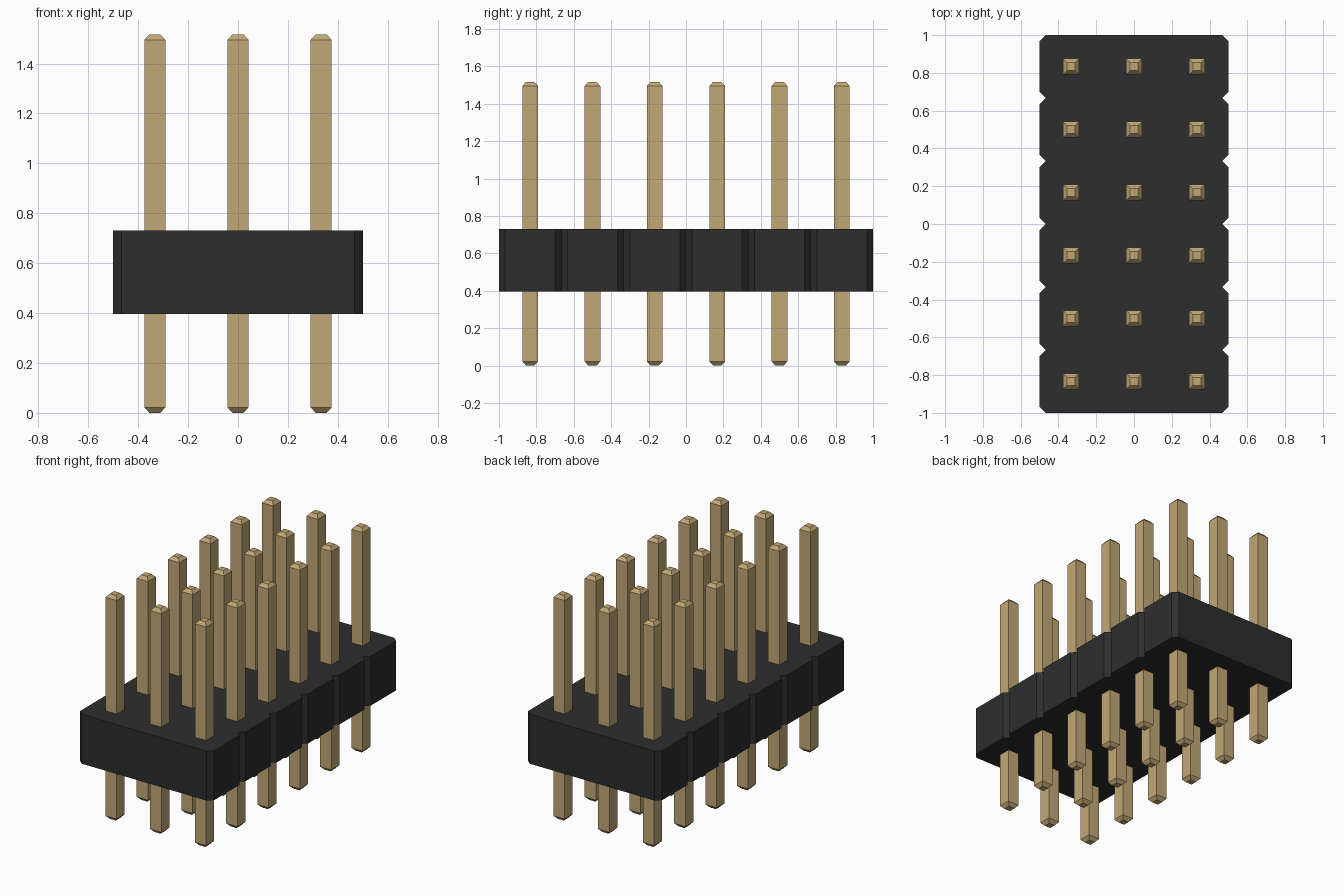
import bpy
import bmesh

cube = bpy.data.objects.get("Cube")
if cube:
    bpy.data.objects.remove(cube, do_unlink=True)

PITCH = 1 / 3
COLUMNS, ROWS = 3, 6
CHAMFER = 0.033


def make_material(name, color):
    mat = bpy.data.materials.new(name)
    mat.use_nodes = True
    mat.diffuse_color = color
    mat.node_tree.nodes["Principled BSDF"].inputs["Base Color"].default_value = color
    return mat


def make_object(name, bm, mat):
    bmesh.ops.recalc_face_normals(bm, faces=bm.faces)
    mesh = bpy.data.meshes.new(name)
    bm.to_mesh(mesh)
    bm.free()
    mesh.materials.append(mat)
    obj = bpy.data.objects.new(name, mesh)
    bpy.context.collection.objects.link(obj)
    return obj


black = make_material("black plastic", (0.027, 0.027, 0.027, 1))
gold = make_material("gold metal", (0.54, 0.39, 0.18, 1))

# Housing: outline with a chamfer at both ends of every row, extruded up
half_x = COLUMNS * PITCH / 2
right_side = []
for row in range(ROWS):
    y0 = -1 + row * PITCH
    y1 = y0 + PITCH
    right_side += [(half_x - CHAMFER, y0), (half_x, y0 + CHAMFER),
                   (half_x, y1 - CHAMFER)]
right_side.append((half_x - CHAMFER, 1))
outline = right_side + [(-x, -y) for x, y in right_side]

bm = bmesh.new()
base = bm.faces.new([bm.verts.new((x, y, 0.397)) for x, y in outline])
top = bmesh.ops.extrude_face_region(bm, geom=[base], use_keep_orig=True)
bmesh.ops.translate(bm, vec=(0, 0, 0.333),
                    verts=[v for v in top["geom"] if isinstance(v, bmesh.types.BMVert)])
make_object("housing", bm, black)

# Pin: square post with a tapered tip at each end
bm = bmesh.new()
rings = []
for half, z in [(0.022, 0), (0.042, 0.022), (0.042, 1.495), (0.022, 1.517)]:
    rings.append([bm.verts.new((sx * half, sy * half, z))
                  for sx, sy in [(-1, -1), (1, -1), (1, 1), (-1, 1)]])
bm.faces.new(rings[0])
bm.faces.new(rings[-1])
for low, high in zip(rings, rings[1:]):
    for i in range(4):
        j = (i + 1) % 4
        bm.faces.new((low[i], low[j], high[j], high[i]))
first_pin = make_object("pin", bm, gold)

# Grid of pins sharing one mesh
for column in range(COLUMNS):
    for row in range(ROWS):
        if column == row == 0:
            pin = first_pin
        else:
            pin = first_pin.copy()
            bpy.context.collection.objects.link(pin)
        pin.name = f"pin_column_{column + 1}_row_{row + 1}"
        pin.location = ((column - (COLUMNS - 1) / 2) * PITCH,
                        (row - (ROWS - 1) / 2) * PITCH, 0)
